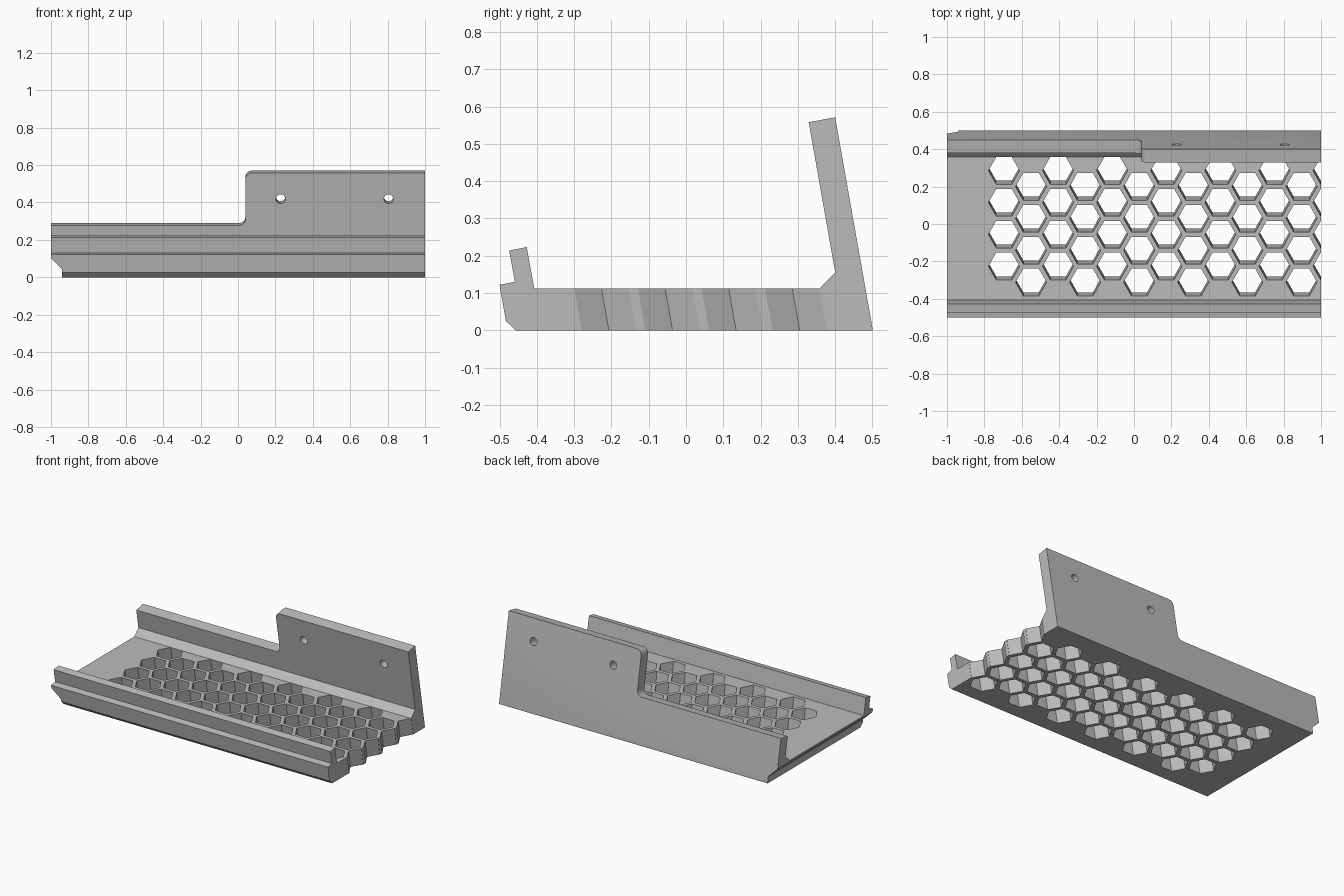
import bpy
import math
from mathutils import Matrix

if "Cube" in bpy.data.objects:
    bpy.data.objects.remove(bpy.data.objects["Cube"], do_unlink=True)

TILT = math.radians(10)   # lean of the wall, lips and holes
FLOOR_Z = 0.112


def prism(name, start, end):
    """Closed prism between two matching rings of points."""
    n = len(start)
    faces = [tuple(range(n))[::-1], tuple(range(n, 2 * n))]
    faces += [(i, (i + 1) % n, n + (i + 1) % n, n + i) for i in range(n)]
    mesh = bpy.data.meshes.new(name)
    mesh.from_pydata(start + end, [], faces)
    # keep all normals pointing outwards
    import bmesh
    bm = bmesh.new()
    bm.from_mesh(mesh)
    bmesh.ops.recalc_face_normals(bm, faces=bm.faces)
    bm.to_mesh(mesh)
    bm.free()
    obj = bpy.data.objects.new(name, mesh)
    bpy.context.collection.objects.link(obj)
    return obj


def extrude_y(name, outline, y0, y1):
    return prism(name, [(x, y0, z) for x, z in outline],
                 [(x, y1, z) for x, z in outline])


def arc(cx, cz, r, a0, a1, steps=8):
    return [(cx + r * math.cos(math.radians(a0 + (a1 - a0) * i / steps)),
             cz + r * math.sin(math.radians(a0 + (a1 - a0) * i / steps)))
            for i in range(steps + 1)]


def cut(target, cutter):
    bpy.context.view_layer.objects.active = target
    mod = target.modifiers.new("cut", "BOOLEAN")
    mod.operation = "DIFFERENCE"
    mod.solver = "EXACT"
    mod.object = cutter
    bpy.ops.object.modifier_apply(modifier=mod.name)
    bpy.data.objects.remove(cutter, do_unlink=True)


# Tray body: floor, leaning back wall and stepped front lip in one section
section = [(-0.457, 0), (0.5, 0), (0.5, 0.006), (0.4, 0.571), (0.329, 0.558),
           (0.4, 0.155), (0.358, FLOOR_Z), (-0.407, FLOOR_Z),
           (-0.427, 0.223), (-0.474, 0.214), (-0.459, 0.13),
           (-0.5, 0.122), (-0.483, 0.025)]
tray = prism("vented_tray", [(-1, y, z) for y, z in section],
             [(1, y, z) for y, z in section])

# Bevelled notch under the left-hand end
cut(tray, extrude_y("end_notch", [(-1.2, -0.1), (-0.94, -0.1), (-0.94, 0.043),
                                  (-1, 0.102), (-1.2, 0.302)], -0.7, 0.7))

# Low section of the back wall with rounded corners
low, high, r, step_x = 0.208, 0.493, 0.035, 0.04
outline = [(-1.2, low)]
outline += arc(step_x - r, low + r, r, -90, 0)
outline += arc(step_x + r, high - r, r, 180, 90)
outline += [(step_x + r, 0.7), (-1.2, 0.7)]
wall_step = extrude_y("wall_step", outline, 0.3, 0.65)
wall_step.data.transform(Matrix.Rotation(TILT, 4, "X"))
cut(tray, wall_step)

# Screw holes square to the wall
for x in (0.228, 0.805):
    hole = extrude_y("screw_hole", arc(x, 0.351, 0.025, 0, 345, 23), 0.3, 0.65)
    hole.data.transform(Matrix.Rotation(TILT, 4, "X"))
    cut(tray, hole)

# Honeycomb vents, leaning with the wall; the last column opens the end
hex_r, column_gap, row_gap = 0.083, 0.1446, 0.1705


def hex_ring(cx, cy, z):
    shift = -math.tan(TILT) * (z - FLOOR_Z)
    return [(cx + hex_r * math.cos(math.radians(60 * i)),
             cy + shift + hex_r * 1.015 * math.sin(math.radians(60 * i)), z)
            for i in range(6)]


vents = []
for col in range(13):
    for row in range(4):
        cx = -0.695 + col * column_gap
        cy = 0.285 - (row + 0.5 * (col % 2)) * row_gap
        vents.append(prism("vent", hex_ring(cx, cy, -0.1), hex_ring(cx, cy, 0.2)))
bpy.ops.object.select_all(action="DESELECT")
for v in vents:
    v.select_set(True)
bpy.context.view_layer.objects.active = vents[0]
bpy.ops.object.join()
cut(tray, vents[0])

# Single grey finish
grey = bpy.data.materials.new("grey")
grey.use_nodes = True
colour = (0.5, 0.5, 0.5, 1)
grey.diffuse_color = colour
grey.node_tree.nodes["Principled BSDF"].inputs["Base Color"].default_value = colour
tray.data.materials.clear()
tray.data.materials.append(grey)

bpy.ops.object.select_all(action="DESELECT")
tray.select_set(True)
bpy.context.view_layer.objects.active = tray
bpy.ops.object.shade_smooth_by_angle(angle=math.radians(30))
